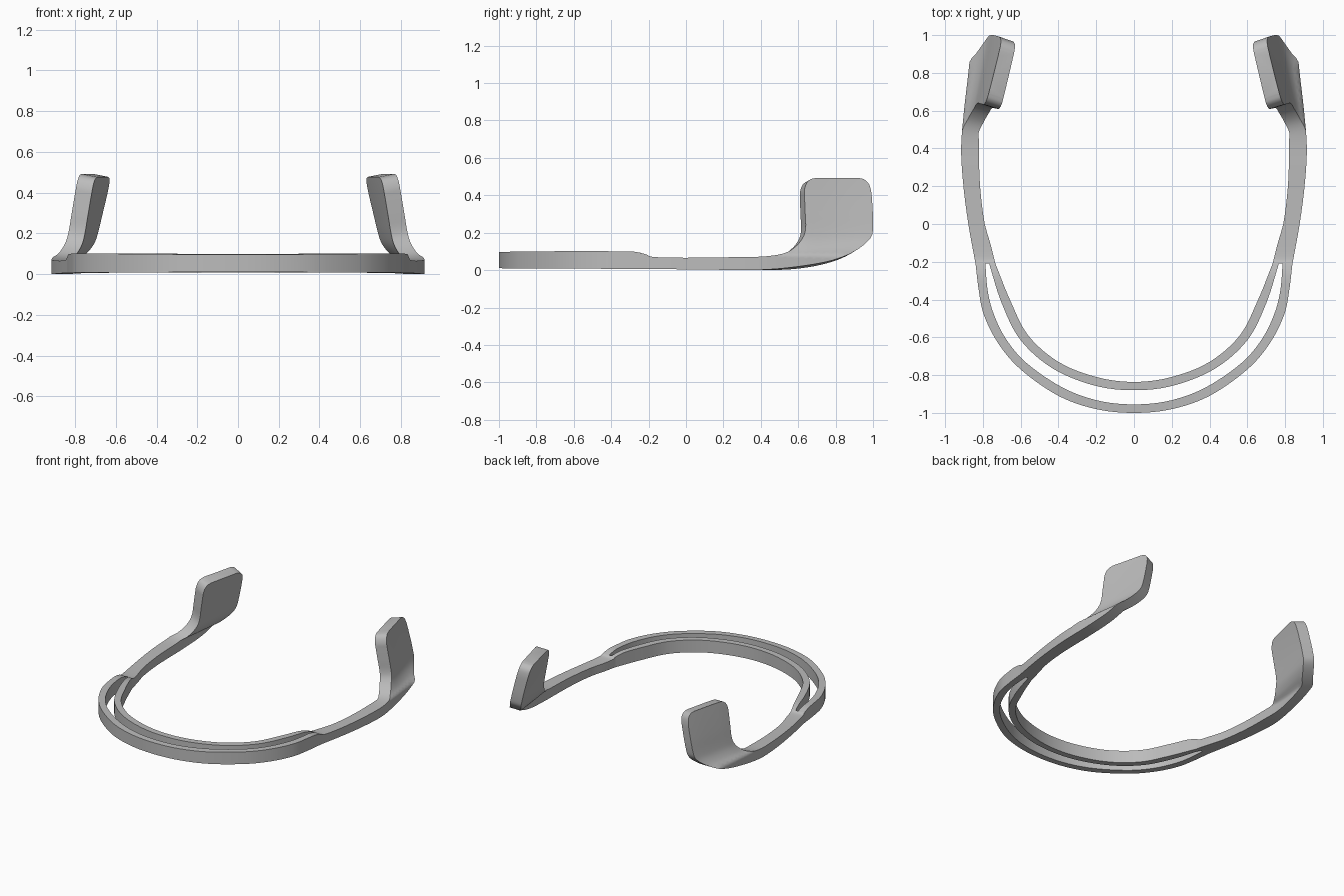
import bpy, bmesh, math
from mathutils import Vector

cube = bpy.data.objects.get("Cube")
if cube:
    bpy.data.objects.remove(cube, do_unlink=True)

grey = bpy.data.materials.new("light grey")
grey.use_nodes = True
GREY = (0.5, 0.5, 0.5, 1)
grey.diffuse_color = GREY
grey.node_tree.nodes["Principled BSDF"].inputs["Base Color"].default_value = GREY


def smooth(keys, t):
    """Smooth cubic through (t, value) keys, clamped at both ends."""
    t = min(max(t, keys[0][0]), keys[-1][0])
    last = len(keys) - 1
    i = 0
    while i < last - 1 and t > keys[i + 1][0]:
        i += 1

    def slope(k):
        a, b = keys[max(k - 1, 0)], keys[min(k + 1, last)]
        return (b[1] - a[1]) / (b[0] - a[0])

    (t0, p0), (t1, p1) = keys[i], keys[i + 1]
    h = t1 - t0
    u = (t - t0) / h
    return (p0 * (2 * u**3 - 3 * u**2 + 1) + slope(i) * h * (u**3 - 2 * u**2 + u)
            + p1 * (3 * u**2 - 2 * u**3) + slope(i + 1) * h * (u**3 - u**2))


def sample(rows, steps):
    """Resample rows of numbers as a smooth path."""
    keys = [(i, Vector(r)) for i, r in enumerate(rows)]
    count = (len(rows) - 1) * steps
    return [smooth(keys, i / steps) for i in range(count + 1)]


def loft(name, rings):
    """Skin closed rings of equal size and cap the ends."""
    bm = bmesh.new()
    loops = [[bm.verts.new(p) for p in ring] for ring in rings]
    n = len(loops[0])
    for a, b in zip(loops, loops[1:]):
        for j in range(n):
            k = (j + 1) % n
            bm.faces.new((a[j], a[k], b[k], b[j]))
    bm.faces.new(loops[0])
    bm.faces.new(loops[-1])
    bmesh.ops.recalc_face_normals(bm, faces=bm.faces)
    mesh = bpy.data.meshes.new(name)
    bm.to_mesh(mesh)
    bm.free()
    mesh.materials.append(grey)
    obj = bpy.data.objects.new(name, mesh)
    bpy.context.collection.objects.link(obj)
    bpy.ops.object.select_all(action='DESELECT')
    obj.select_set(True)
    bpy.context.view_layer.objects.active = obj
    bpy.ops.object.shade_smooth_by_angle(angle=math.radians(35))
    return obj


# Front bands: plan rows of outer x, y and inner x, y from the left end to the middle
BAND_TOP = [(-1, .096), (-.87, .1), (-.3, .1), (-.25, .094), (-.21, .083)]
BAND_BOTTOM = [(-1, .01), (-.21, .006)]


def band(name, half):
    rows = half + [(-a, b, -c, d) for a, b, c, d in reversed(half[:-1])]
    rings = []
    for ox, oy, ix, iy in sample(rows, 6):
        rings.append([(ox, oy, smooth(BAND_BOTTOM, oy)), (ox, oy, smooth(BAND_TOP, oy)),
                      (ix, iy, smooth(BAND_TOP, iy)), (ix, iy, smooth(BAND_BOTTOM, iy))])
    loft(name, rings)


band("outer_band", [
    (.839, -.21, .787, -.21), (.822, -.35, .775, -.35), (.795, -.48, .745, -.47),
    (.72, -.63, .68, -.605), (.6, -.77, .57, -.735), (.4, -.91, .38, -.865),
    (.2, -.98, .19, -.935), (0, -1, 0, -.955)])
band("inner_band", [
    (.767, -.21, .734, -.21), (.70, -.42, .655, -.405), (.60, -.615, .56, -.59),
    (.43, -.765, .40, -.73), (.21, -.855, .2, -.81), (0, -.88, 0, -.836)])

# Arms with upturned paddles: side rows of lower/back y, z and upper/front y, z
ARM = [
    (-.21, .006, -.21, .083), (-.17, .006, -.17, .07), (0, .004, 0, .066),
    (.3, .001, .3, .07), (.45, .004, .43, .074), (.62, .022, .53, .092),
    (.78, .052, .59, .13), (.9, .1, .628, .18), (.985, .17, .64, .23),
    (1, .24, .637, .31), (.995, .37, .634, .39), (.988, .43, .634, .43),
    (.975, .465, .645, .465), (.95, .486, .665, .485), (.92, .493, .695, .493)]
OUTER_X = [(-.21, .839), (0, .877), (.2, .903), (.4, .915), (.6, .9), (.8, .877), (1, .857)]
THICK = [(-.21, .105), (-.1, .098), (0, .087), (.2, .088), (.4, .094), (.6, .08), (1, .074)]
LEAN = [(.083, 0), (.1, .022), (.15, .05), (.2, .063), (.3, .08), (.49, .113)]
TILT = [(.4, 0), (.64, 1), (.8, 1), (1, 1)]
ACROSS = 8


def arm(name, side):
    rings = []
    for ay, az, by, bz in sample(ARM, 5):
        outside, inside = [], []
        for j in range(ACROSS + 1):
            f = j / ACROSS
            y, z = ay + (by - ay) * f, az + (bz - az) * f
            back = min(max((y - .64) / .36, 0), 1)
            x = smooth(OUTER_X, y) - smooth(LEAN, z) * (1 + .45 * back)
            w = smooth(TILT, y)
            outside.append((side * x, y, z))
            inside.append((side * (x - smooth(THICK, y)), y - .025 * w, max(z - .015 * w, 0)))
        rings.append(outside + inside[::-1])
    loft(name, rings)


arm("left_arm", 1)
arm("right_arm", -1)
